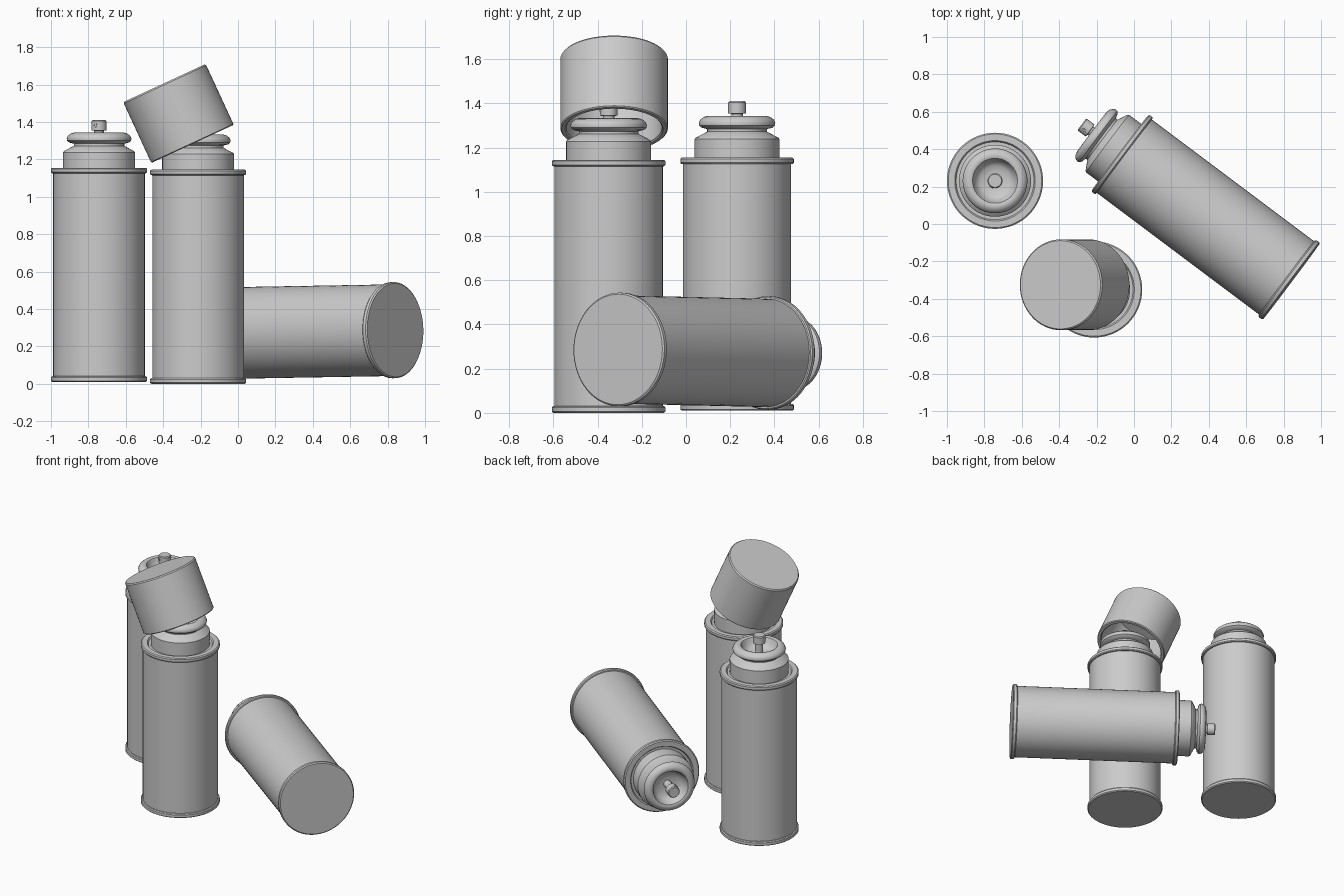
import bpy, bmesh, math
from mathutils import Vector, Matrix

if "Cube" in bpy.data.objects:
    bpy.data.objects.remove(bpy.data.objects["Cube"])

SEGMENTS = 64


def lathe(name, profile, matrix, segments=SEGMENTS):
    """Revolve (radius, height) points about local z."""
    bm = bmesh.new()
    rings = []
    for r, z in profile:
        if r == 0:
            rings.append([bm.verts.new((0, 0, z))])
        else:
            rings.append([bm.verts.new((r * math.cos(2 * math.pi * i / segments),
                                        r * math.sin(2 * math.pi * i / segments), z))
                          for i in range(segments)])
    for a, b in zip(rings, rings[1:]):
        for i in range(segments):
            j = (i + 1) % segments
            if len(a) == 1:
                bm.faces.new((a[0], b[j], b[i]))
            elif len(b) == 1:
                bm.faces.new((a[i], a[j], b[0]))
            else:
                bm.faces.new((a[i], a[j], b[j], b[i]))
    bmesh.ops.recalc_face_normals(bm, faces=bm.faces)
    mesh = bpy.data.meshes.new(name)
    bm.to_mesh(mesh)
    bm.free()
    ob = bpy.data.objects.new(name, mesh)
    bpy.context.collection.objects.link(ob)
    ob.matrix_world = matrix
    bpy.ops.object.select_all(action='DESELECT')
    ob.select_set(True)
    bpy.context.view_layer.objects.active = ob
    bpy.ops.object.shade_smooth_by_angle(angle=math.radians(35))
    return ob


def placed(base, axis):
    """Matrix standing a part at base with its local z along axis."""
    return Matrix.Translation(base) @ Vector(axis).to_track_quat('Z', 'Y').to_matrix().to_4x4()


# Can body with rolled seams at both ends
BODY = [(0, 0), (0.25, 0), (0.257, 0.006), (0.257, 0.024), (0.252, 0.03), (0.245, 0.031),
        (0.245, 1.115), (0.252, 1.116), (0.257, 1.122), (0.257, 1.139), (0.25, 1.145),
        (0.215, 1.145), (0.208, 1.135), (0.192, 1.135),
        # stepped shoulder and neck
        (0.192, 1.228), (0.187, 1.235), (0.135, 1.262), (0.135, 1.276)]
# Crimped valve cup with a bowl-shaped recess
VALVE_CUP = [(0.135, 1.274), (0.16, 1.28), (0.171, 1.29), (0.173, 1.302), (0.167, 1.316),
             (0.15, 1.329), (0.133, 1.333), (0.12, 1.328), (0.113, 1.315), (0.104, 1.285),
             (0.08, 1.266), (0.04, 1.26), (0, 1.26)]
# Stem and spray button
NOZZLE = [(0.026, 1.258), (0.026, 1.343), (0.04, 1.345), (0.04, 1.394), (0.035, 1.4), (0, 1.4)]
OUTLET = [(0.011, 0.034), (0.011, 0.042), (0.006, 0.042), (0.006, 0.037), (0, 0.037)]
# Open-bottomed cap
CAP = [(0.216, 0.335), (0.216, 0.006), (0.222, 0), (0.238, 0), (0.243, 0.005),
       (0.243, 0.35), (0.236, 0.358), (0, 0.358)]


def spray_can(label, base, axis):
    m = placed(base, axis)
    lathe(label + "_body", BODY, m)
    lathe(label + "_valve_cup", VALVE_CUP, m)
    lathe(label + "_nozzle", NOZZLE, m, 32)
    hole = m @ placed((0, 0, 1.372), (0.5, 0.85, 0))
    lathe(label + "_nozzle_outlet", OUTLET, hole, 16)


spray_can("back_can", (-0.743, 0.231, 0.01), (0, 0, 1))
spray_can("capped_can", (-0.213, -0.35, 0.0), (0, 0, 1))
spray_can("lying_can", (0.841, -0.307, 0.287), (-0.8, 0.6, -0.014))

# Cap tipped on top of the front can
lathe("loose_cap", [(0, 0.335)] + CAP, placed((-0.243, -0.325, 1.283), (-0.42, 0, 0.908)))
